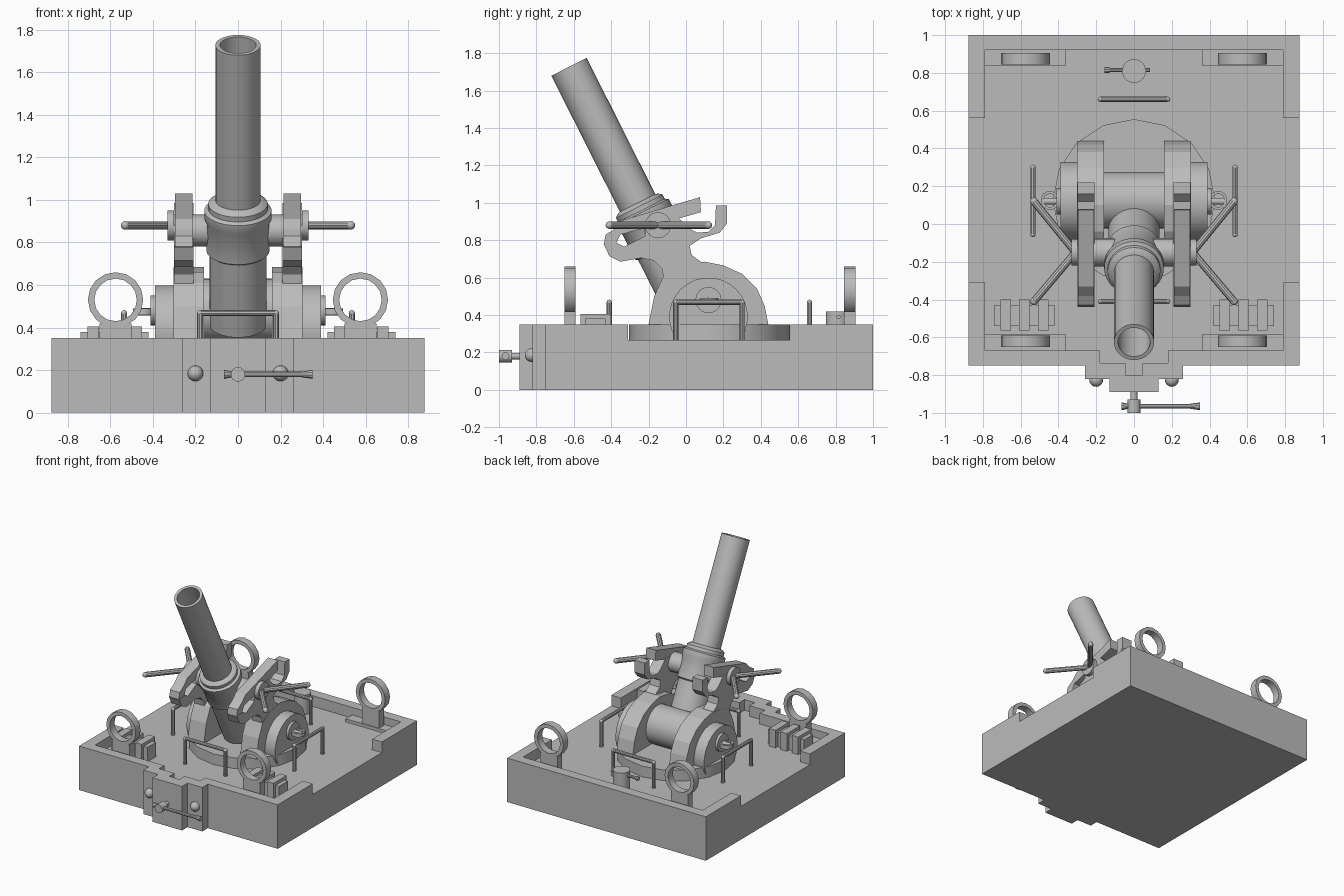
import bpy, bmesh, math
from mathutils import Vector

cube = bpy.data.objects.get("Cube")
if cube:
    bpy.data.objects.remove(cube, do_unlink=True)

grey = bpy.data.materials.new("plain grey")
grey.use_nodes = True
grey.diffuse_color = (0.5, 0.5, 0.5, 1)
bsdf = next(n for n in grey.node_tree.nodes if n.type == 'BSDF_PRINCIPLED')
bsdf.inputs["Base Color"].default_value = (0.5, 0.5, 0.5, 1)


def finish(name, bm, smooth=False):
    bmesh.ops.remove_doubles(bm, verts=bm.verts, dist=1e-5)
    bmesh.ops.recalc_face_normals(bm, faces=bm.faces)
    mesh = bpy.data.meshes.new(name)
    bm.to_mesh(mesh)
    bm.free()
    obj = bpy.data.objects.new(name, mesh)
    bpy.context.collection.objects.link(obj)
    mesh.materials.append(grey)
    if smooth:
        bpy.ops.object.select_all(action='DESELECT')
        obj.select_set(True)
        bpy.context.view_layer.objects.active = obj
        bpy.ops.object.shade_smooth_by_angle(angle=math.radians(35))
    return obj


def prism(name, pts, lo, hi, axis='z'):
    """Extrude a flat outline along z, or a (y, z) outline along x."""
    bm = bmesh.new()
    to3d = (lambda p: (p[0], p[1], lo)) if axis == 'z' else (lambda p: (lo, p[0], p[1]))
    face = bm.faces.new([bm.verts.new(to3d(p)) for p in pts])
    out = bmesh.ops.extrude_face_region(bm, geom=[face])
    step = Vector((0, 0, hi - lo)) if axis == 'z' else Vector((hi - lo, 0, 0))
    bmesh.ops.translate(bm, vec=step,
                        verts=[v for v in out["geom"] if isinstance(v, bmesh.types.BMVert)])
    return finish(name, bm)


def box(name, x, y, z):
    return prism(name, [(x[0], y[0]), (x[1], y[0]), (x[1], y[1]), (x[0], y[1])], *z)


def lathe(name, profile, origin, direction, n=24, smooth=True):
    """Spin (radius, distance) points about an axis."""
    d = Vector(direction).normalized()
    side = d.orthogonal().normalized()
    other = d.cross(side)
    bm = bmesh.new()
    rings = []
    for r, s in profile:
        c = Vector(origin) + d * s
        if r == 0:
            rings.append([bm.verts.new(c)] * n)
        else:
            rings.append([bm.verts.new(c + r * (side * math.cos(a) + other * math.sin(a)))
                          for a in (2 * math.pi * i / n for i in range(n))])
    for a, b in zip(rings, rings[1:]):
        for i in range(n):
            j = (i + 1) % n
            quad = list(dict.fromkeys([a[i], a[j], b[j], b[i]]))
            if len(quad) > 2:
                bm.faces.new(quad)
    return finish(name, bm, smooth)


def rod(name, a, b, r, r2=None, n=16):
    length = (Vector(b) - Vector(a)).length
    return lathe(name, [(0, 0), (r, 0), (r if r2 is None else r2, length), (0, length)],
                 a, Vector(b) - Vector(a), n)


def ball(name, c, r):
    arc = [(r * math.sin(math.pi * i / 8) if 0 < i < 8 else 0, -r * math.cos(math.pi * i / 8))
           for i in range(9)]
    return lathe(name, arc, c, (0, 1, 0), 16)


def rail(name, a, b, top):
    """Two posts and a top bar."""
    r = 0.014
    ta, tb = (*a, top), (*b, top)
    rod(name + "_post_a", (*a, FLOOR), ta, r, n=10)
    rod(name + "_post_b", (*b, FLOOR), tb, r, n=10)
    rod(name + "_bar", ta, tb, r, n=10)
    ball(name + "_corner_a", ta, r)
    ball(name + "_corner_b", tb, r)


def mirrored(half):
    return half + [(-x, y) for x, y in reversed(half) if x > 0]


FLOOR, RIM = 0.265, 0.35

# Base slab and raised rims
front_edge = [(0, -.89), (.13, -.89), (.13, -.82), (.26, -.82), (.26, -.75), (.875, -.75)]
prism("base_slab", mirrored(front_edge + [(.875, 1), (0, 1)]), 0, FLOOR)
prism("front_rim", mirrored(front_edge + [(.875, -.31), (.79, -.31), (.79, -.67), (.18, -.67),
      (.18, -.735), (.045, -.735), (.045, -.8), (0, -.8)]), FLOOR, RIM)
prism("back_rim", mirrored([(0, 1), (.875, 1), (.875, .56), (.79, .56), (.79, .92), (0, .92)]),
      FLOOR, RIM)

# Turntable
rod("turntable", (0, .125, FLOOR), (0, .125, RIM), .43, n=16)

# Cradle outlines, seen from the side
dome = [(-.2, .35), (-.17, .5), (-.12, .61), (-.04, .66), (.1, .685), (.2, .665), (.3, .62),
        (.38, .54), (.42, .45), (.44, .35)]
arm = [(-.12, .6), (-.13, .65), (-.17, .69), (-.24, .705), (-.35, .685), (-.41, .715),
       (-.44, .78), (-.37, .785), (-.33, .765), (-.22, .82), (-.22, .88), (-.05, .93),
       (.02, .86), (.06, .84), (.12, .845), (.155, .88), (.16, .985), (.22, .985), (.22, .89),
       (.18, .84), (.08, .81), (.02, .77), (.03, .72), (.1, .67)]
link = [(-.44, .775), (-.43, .83), (-.38, .86), (-.33, .91), (.075, 1.03), (.08, .95),
        (-.2, .87), (-.35, .83), (-.375, .78)]

for s, side in ((1, "left"), (-1, "right")):
    # Cheeks and arms of the cradle
    prism(side + "_cheek", dome, s * .16, s * .302, 'x')
    prism(side + "_arm", arm, s * .21, s * .30, 'x')
    prism(side + "_arm_link", link, s * .213, s * .297, 'x')
    rod(side + "_boss", (s * .3, .12, .39), (s * .39, .12, .39), .21, n=28)
    rod(side + "_boss_disc", (s * .39, .12, .48), (s * .41, .12, .48), .07)
    rod(side + "_boss_pin", (s * .4, .12, .475), (s * .48, .12, .475), .018)
    lathe(side + "_boss_eye", [(.035, 0), (.05, 0), (.05, .03), (.035, .03), (.035, 0)],
          (s * .445, .125, .46), (0, 0, 1), 12)
    # Trunnion and its two handles
    rod(side + "_trunnion", (s * .1, -.15, .855), (s * .22, -.15, .855), .075)
    rod(side + "_handle_hub", (s * .3, -.15, .88), (s * .33, -.15, .88), .07)
    for y, end in ((.12, "back"), (-.41, "front")):
        rod(f"{side}_{end}_handle", (s * .31, -.15, .88), (s * .53, y, .88), .02, n=10)
        ball(f"{side}_{end}_handle_tip", (s * .53, y, .88), .02)
    # Lifting rings on pedestals
    for y, end in ((.845, "back"), (-.65, "front")):
        lathe(f"{side}_{end}_ring", [(.1, 0), (.13, 0), (.13, .06), (.1, .06), (.1, 0)],
              (s * .575, y, .53), (0, 1, 0), 16)
        box(f"{side}_{end}_ring_pedestal", (s * .5, s * .65), (y, y + .06), (FLOOR, .42))
    box(side + "_back_ledge", (s * .36, s * .79), (.84, .92), (FLOOR, .29))
    box(side + "_front_ledge", (s * .36, s * .79), (-.67, -.585), (FLOOR, .29))
    # Ribbed locker
    box(side + "_locker", (s * .42, s * .74), (-.54, -.43), (FLOOR, .38))
    for i in range(3):
        x = .48 + i * .1
        box(f"{side}_locker_rib_{i}", (s * (x - .028), s * (x + .028)), (-.565, -.4), (FLOOR, .405))
    # Side rail and front knob
    rail(side + "_rail", (s * .535, -.055), (s * .535, .3), .468)
    ball(side + "_front_knob", (s * .2, -.825, .185), .037)

rail("front_rail", (-.178, -.41), (.178, -.41), .468)
rail("back_rail", (-.178, .66), (.178, .66), .468)

# Axle between the cheeks
rod("cradle_axle", (-.17, .125, .48), (.17, .125, .48), .15, n=24)

# Barrel with sleeve, collar and open bore
lathe("barrel", [(0, 0), (.135, 0), (.135, .38), (.148, .39), (.148, .54), (.158, .56),
      (.158, .6), (.14, .61), (.14, .635), (.122, .65), (.106, .655), (.106, 1.47),
      (.085, 1.47), (.085, .7), (0, .7)], (0, .036, .414), (0, -.45, .893), 32)

# Bollard with crossbar
rod("bollard", (0, .81, FLOOR), (0, .81, .42), .063, n=20)
rod("bollard_crossbar", (-.15, .815, .39), (.085, .815, .39), .011, n=10)
rod("bollard_crossbar_end", (-.155, .815, .39), (-.13, .815, .39), .016, n=10)

# Front crank handle
rod("crank_shaft", (0, -.89, .18), (0, -.94, .18), .018)
rod("crank_hub", (0, -.93, .18), (0, -1, .18), .034)
rod("crank_bar", (-.06, -.965, .18), (.34, -.965, .18), .013, n=10)
rod("crank_bar_left_end", (.3, -.965, .18), (.35, -.965, .18), .014, .021, n=10)
rod("crank_bar_right_end", (-.03, -.965, .18), (-.065, -.965, .18), .014, .021, n=10)
